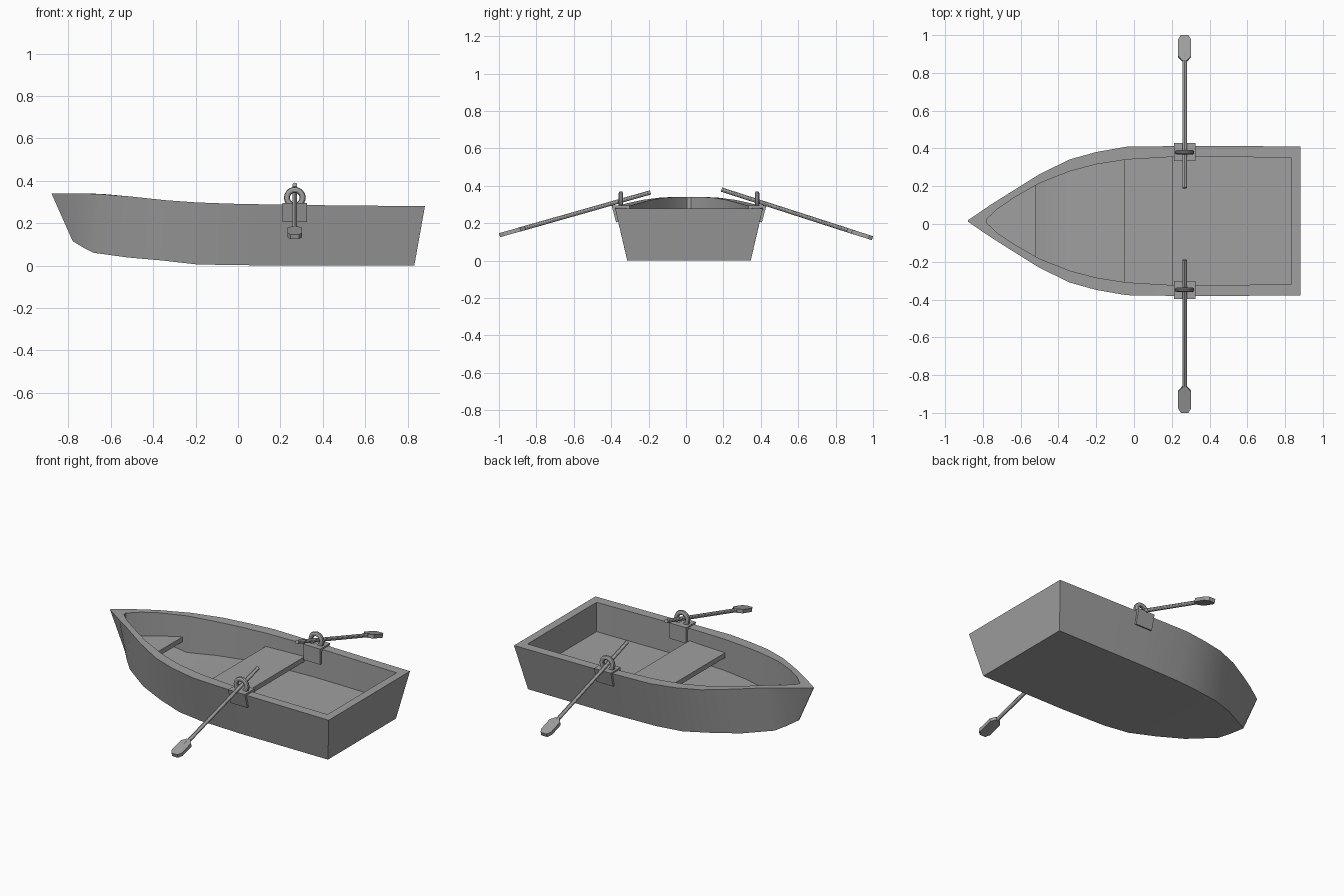
import bpy, bmesh, math
from mathutils import Vector, Matrix

if "Cube" in bpy.data.objects:
    bpy.data.objects.remove(bpy.data.objects["Cube"], do_unlink=True)

grey = bpy.data.materials.new("plain grey")
grey.use_nodes = True
colour = (0.35, 0.35, 0.35, 1)
grey.diffuse_color = colour
grey.node_tree.nodes["Principled BSDF"].inputs["Base Color"].default_value = colour

MID = 0.016      # hull centre line
OAR_X = 0.268    # rowing position


def finish(name, bm, smooth=False):
    bmesh.ops.recalc_face_normals(bm, faces=bm.faces[:])
    mesh = bpy.data.meshes.new(name)
    bm.to_mesh(mesh)
    bm.free()
    mesh.materials.append(grey)
    obj = bpy.data.objects.new(name, mesh)
    bpy.context.collection.objects.link(obj)
    if smooth:
        bpy.ops.object.select_all(action='DESELECT')
        obj.select_set(True)
        bpy.context.view_layer.objects.active = obj
        bpy.ops.object.shade_smooth_by_angle(angle=math.radians(30))
    return obj


def prism(name, points, offset, matrix=Matrix()):
    """Extrude a closed 3D outline by an offset."""
    bm = bmesh.new()
    face = bm.faces.new([bm.verts.new(p) for p in points])
    result = bmesh.ops.extrude_face_region(bm, geom=[face], use_keep_orig=True)
    verts = [g for g in result["geom"] if isinstance(g, bmesh.types.BMVert)]
    bmesh.ops.translate(bm, verts=verts, vec=offset)
    bm.transform(matrix)
    return finish(name, bm)


# Hull stations, bow to stern: (x, half width, z) of rim and bottom, (x, half) inside
stations = [
    ((-.88, .003, .34), (-.78, .003, .115), (-.78, .01)),
    ((-.76, .085, .34), (-.73, .052, .085), (-.72, .066)),
    ((-.66, .148, .338), (-.68, .095, .06), (-.64, .12)),
    ((-.5, .248, .325), (-.52, .195, .038), (-.5, .2)),
    ((-.34, .326, .308), (-.36, .26, .024), (-.34, .263)),
    ((-.2, .365, .298), (-.2, .302, .006), (-.2, .3)),
    ((-.04, .393, .292), (-.04, .322, .002), (-.04, .325)),
    ((.25, .397, .286), (.25, .33, 0), (.25, .342)),
    ((.882, .395, .28), (.832, .33, 0), (.832, .335)),
]

# Hull with thick sides, rim and floor; the floor rises under the bow seat
bm = bmesh.new()
rows = []
for rim, base, (ix, ih) in stations:
    floor_z = .172 if ix < -.51 else .1
    half = [(ix, ih, floor_z), (ix, ih, rim[2]), rim, base]
    row = [bm.verts.new((x, MID + h, z)) for x, h, z in half]
    row += [bm.verts.new((x, MID - h, z)) for x, h, z in reversed(half)]
    rows.append(row)
for a, b in zip(rows, rows[1:]):
    for i in range(8):
        j = (i + 1) % 8
        bm.faces.new((a[i], a[j], b[j], b[i]))
for row in (rows[0], rows[-1]):
    for i in range(3):
        bm.faces.new((row[i], row[i + 1], row[6 - i], row[7 - i]))
finish("hull", bm, smooth=True)

# Seats
prism("middle_seat", [(-.05, MID - .328, .18), (.205, MID - .345, .18),
                      (.205, MID + .345, .18), (-.05, MID + .328, .18)], (0, 0, .03))
inside = [s[2] for s in stations[:3]] + [(-.52, .192)]
outline = [(x, MID + h, .165) for x, h in inside]
outline += [(x, MID - h, .165) for x, h in reversed(inside)]
prism("bow_seat", outline, (0, 0, .03))

# Rowlock brackets, rings and oars on both sides
for side, label, top_z, tip_z in ((1, "back", .38, .12), (-1, "front", .365, .136)):
    # Bracket clamped over the rim, with an inner and an outer flap
    section = [(.318, .2), (.318, .296), (.414, .296), (.39, .205),
               (.378, .208), (.395, .277), (.332, .277), (.332, .2)]
    prism(label + "_bracket", [(OAR_X - .057, MID + side * y, z) for y, z in section],
          (.114, 0, 0))

    # Ring
    bm = bmesh.new()
    count, sides = 24, 10
    loops = []
    for i in range(count):
        a = math.tau * i / count
        loop = []
        for k in range(sides):
            b = math.tau * k / sides
            r = .037 + .014 * math.cos(b)
            loop.append(bm.verts.new((OAR_X + r * math.cos(a),
                                      MID + side * .364 + .013 * math.sin(b),
                                      .32 + r * math.sin(a))))
        loops.append(loop)
    for i in range(count):
        a, b = loops[i], loops[(i + 1) % count]
        for k in range(sides):
            n = (k + 1) % sides
            bm.faces.new((a[k], a[n], b[n], b[k]))
    finish(label + "_ring", bm, smooth=True)

    # Oar frame: local y runs from handle to blade tip
    start = Vector((OAR_X, side * .19, top_z))
    along = Vector((OAR_X, side * .997, tip_z)) - start
    length = along.length
    along.normalize()
    across = Vector((1, 0, 0))
    up = across.cross(along)
    frame = Matrix((across, along, up)).transposed().to_4x4()
    frame.translation = start

    bm = bmesh.new()
    shaft = length - .1
    turn = Matrix.Translation((0, shaft / 2, 0)) @ Matrix.Rotation(math.pi / 2, 4, 'X')
    bmesh.ops.create_cone(bm, cap_ends=True, segments=12, radius1=.0115, radius2=.0115,
                          depth=shaft, matrix=frame @ turn)
    finish(label + "_oar_shaft", bm, smooth=True)

    blade = [(.012, .142), (.035, .115), (.035, .025), (.02, 0)]
    shape = [(w, length - d, -.011) for w, d in blade]
    shape += [(-w, length - d, -.011) for w, d in reversed(blade)]
    prism(label + "_oar_blade", shape, (0, 0, .022), frame)
